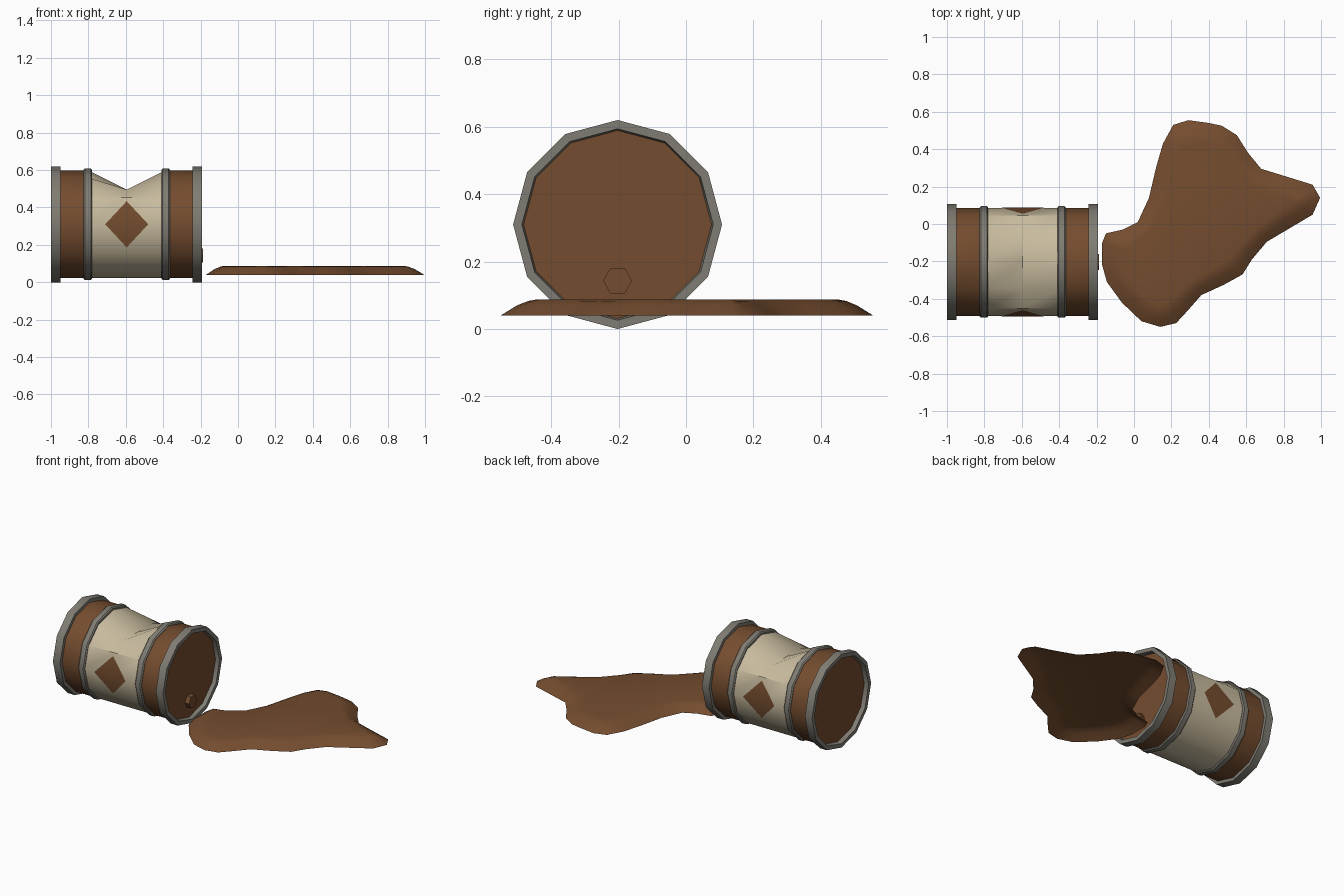
import bpy, bmesh, math
from mathutils import Vector

if "Cube" in bpy.data.objects:
    bpy.data.objects.remove(bpy.data.objects["Cube"])

CY, CZ, N = -0.203, 0.31, 12      # barrel axis and side count


def mat(name, rgb):
    m = bpy.data.materials.new(name)
    m.diffuse_color = (*rgb, 1)
    m.use_nodes = True
    m.node_tree.nodes["Principled BSDF"].inputs["Base Color"].default_value = m.diffuse_color
    return m


BROWN = mat("brown", (0.175, 0.073, 0.028))
CREAM = mat("cream", (0.58, 0.50, 0.345))
GREY = mat("grey metal", (0.215, 0.202, 0.172))


def make(name, bm, mats, smooth=True, fix=True):
    if fix:
        bmesh.ops.recalc_face_normals(bm, faces=bm.faces)
    me = bpy.data.meshes.new(name)
    bm.to_mesh(me)
    bm.free()
    for m in mats:
        me.materials.append(m)
    ob = bpy.data.objects.new(name, me)
    bpy.context.collection.objects.link(ob)
    if smooth:
        bpy.ops.object.select_all(action='DESELECT')
        ob.select_set(True)
        bpy.context.view_layer.objects.active = ob
        bpy.ops.object.shade_smooth_by_angle(angle=math.radians(40))
    return ob


def around(x, r, a):
    """Point on the barrel; angle 0 is straight up."""
    return Vector((x, CY + r * math.sin(a), CZ + r * math.cos(a)))


def lathe(bm, profile, closed=False):
    rings = [[bm.verts.new(around(x, r, 2 * math.pi * i / N)) for i in range(N)]
             for x, r in profile]
    pairs = list(zip(rings, rings[1:])) + ([(rings[-1], rings[0])] if closed else [])
    for a, b in pairs:
        for i in range(N):
            j = (i + 1) % N
            bm.faces.new((a[i], a[j], b[j], b[i]))
    return rings


# Barrel body: brown ends, cream middle, dent pressed into the top
bm = bmesh.new()
R = 0.288
rings = lathe(bm, [(-0.972, R), (-0.80, R), (-0.595, R), (-0.39, R), (-0.218, R)])
for i in (-1, 0, 1):
    rings[2][i].co.z = 0.495
bm.faces.new(rings[0])
bm.faces.new(rings[-1])
for f in bm.faces:
    f.material_index = int(-0.80 < f.calc_center_median().x < -0.39)
make("barrel_body", bm, [BROWN, CREAM])

# End rims with a sloped inner wall, and the two narrow hoops
for name, x0, x1, inner0, inner1 in (("left_rim", -1.0, -0.948, 0.284, 0.274),
                                     ("right_rim", -0.192, -0.244, 0.284, 0.274)):
    bm = bmesh.new()
    lathe(bm, [(x0, inner0), (x0, 0.31), (x1, 0.31), (x1, inner1)], True)
    make(name, bm, [GREY])
for name, x in (("left_hoop", -0.803), ("right_hoop", -0.387)):
    bm = bmesh.new()
    lathe(bm, [(x - 0.023, 0.275), (x - 0.023, 0.291), (x - 0.016, 0.298),
               (x + 0.016, 0.298), (x + 0.023, 0.291), (x + 0.023, 0.275)], True)
    make(name, bm, [GREY])

# Brown diamonds folded over the two facets on each side
for name, s in (("front_diamond", -1), ("back_diamond", 1)):
    bm = bmesh.new()
    r = R + 0.003
    mid = around(0, r, s * math.pi / 2)
    l, rt = [bm.verts.new((-0.595 + d, mid.y, mid.z)) for d in (-0.115, 0.115)]
    for a in (60, 120):
        tip = mid.lerp(around(0, r, s * math.radians(a)), 0.85)
        t = bm.verts.new((-0.595, tip.y, tip.z))
        f = bm.faces.new((l, rt, t))
        f.normal_update()
        if f.normal.y * s < 0:
            f.normal_flip()
    make(name, bm, [BROWN], fix=False)

# Hexagonal bung in the right end
bm = bmesh.new()
hexes = [[bm.verts.new((x, CY + 0.043 * math.cos(i * math.pi / 3),
                        0.143 + 0.043 * math.sin(i * math.pi / 3))) for i in range(6)]
         for x in (-0.23, -0.188)]
bm.faces.new(hexes[1])
for i in range(6):
    j = (i + 1) % 6
    bm.faces.new((hexes[0][i], hexes[0][j], hexes[1][j], hexes[1][i]))
bm.faces.new(hexes[0])
make("bung", bm, [BROWN])

# Spilled puddle: outline stepped inward and upward into a rounded lip
outline = [(-.17, -.10), (-.15, -.05), (-.06, -.03), (.02, .01), (.08, .14), (.12, .31),
           (.155, .43), (.21, .53), (.29, .555), (.40, .54), (.47, .525), (.55, .475),
           (.61, .38), (.68, .295), (.81, .255), (.955, .21), (.995, .14), (.955, .05),
           (.82, -.03), (.71, -.095), (.63, -.19), (.58, -.27), (.48, -.325), (.36, -.38),
           (.29, -.46), (.225, -.53), (.14, -.55), (.04, -.52), (-.065, -.42),
           (-.145, -.31), (-.17, -.22)]
bm = bmesh.new()
pts = [Vector(p) for p in outline]
n = len(pts)
prev = [bm.verts.new((p.x, p.y, 0.04)) for p in pts]
for step, z in ((0.045, 0.07), (0.03, 0.083), (0.025, 0.088)):
    moved = []
    for i, p in enumerate(pts):
        t = (pts[(i + 1) % n] - pts[i - 1]).normalized()
        moved.append(p + Vector((t.y, -t.x)) * step)       # outline runs clockwise
    pts = [m * 0.8 + (moved[i - 1] + moved[(i + 1) % n]) * 0.1 for i, m in enumerate(moved)]
    ring = [bm.verts.new((p.x, p.y, z)) for p in pts]
    for i in range(n):
        j = (i + 1) % n
        bm.faces.new((prev[j], prev[i], ring[i], ring[j]))
    prev = ring
top = bm.faces.new(prev[::-1])
bmesh.ops.triangulate(bm, faces=[top])
make("puddle", bm, [BROWN], fix=False)
